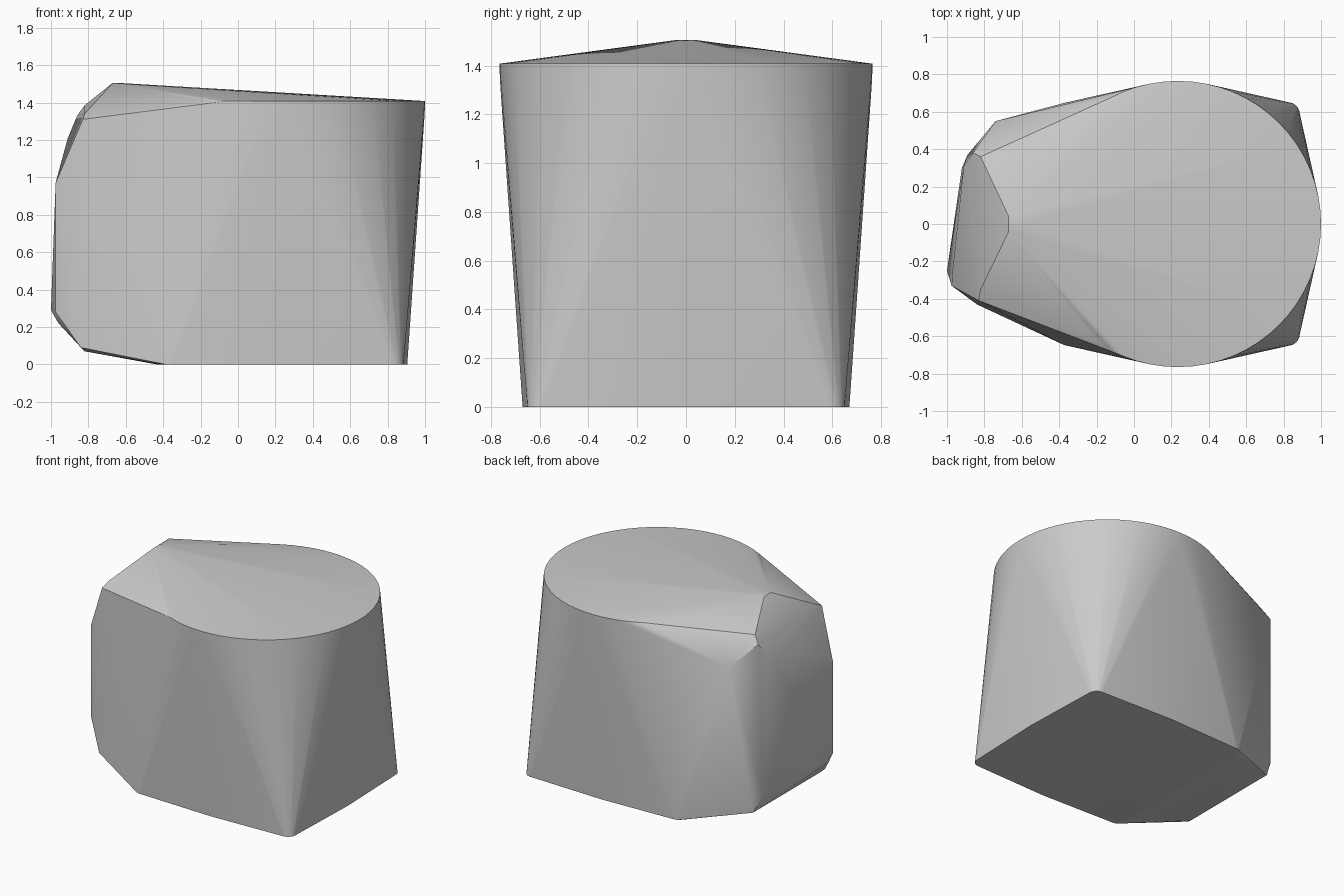
import bpy, bmesh, math
from mathutils import Vector

cube = bpy.data.objects.get("Cube")
if cube:
    bpy.data.objects.remove(cube, do_unlink=True)

CX = 0.235  # axis of the round body


def ring(radius, z, count=64):
    """Points of a horizontal circle around the body axis."""
    return [(CX + radius * math.cos(a), radius * math.sin(a), z)
            for a in (math.tau * i / count for i in range(count))]


def rounded_base(half, fillet, bulge, z=0.0, steps=6):
    """Square foot with rounded corners and slightly bowed sides."""
    pts = []
    for q in range(4):
        turn = math.pi / 2 * q
        mid = turn + math.pi / 4
        c = (half - fillet) * math.sqrt(2)
        for i in range(steps + 1):
            a = turn + math.pi / 2 * i / steps
            pts.append((CX + c * math.cos(mid) + fillet * math.cos(a),
                        c * math.sin(mid) + fillet * math.sin(a), z))
        pts.append((CX + bulge * math.cos(turn), bulge * math.sin(turn), z))
    return pts


# Raised tip, shoulder and side lump
tip = [(-0.67, -0.04, 1.505), (-0.67, 0.04, 1.505), (-0.61, 0, 1.503)]
shoulder = [(-0.83, -0.41, 1.31), (-0.82, -0.35, 1.34), (-0.74, 0.55, 1.19),
            (-0.82, 0.36, 1.385), (-0.86, 0.38, 1.33), (-0.91, 0.31, 1.21)]
side = [(-0.975, -0.33, 0.97), (-0.97, -0.25, 0.99), (-0.92, 0.30, 0.6),
        (-1.0, -0.25, 0.29), (-0.975, -0.33, 0.28), (-0.96, -0.3, 0.22),
        (-0.89, 0.37, 0.21), (-0.83, 0.40, 0.08), (-0.84, -0.43, 0.09),
        (-0.82, -0.38, 0.07)]

points = (ring(0.765, 1.408) + ring(0.763, 1.34)
          + rounded_base(0.65, 0.06, 0.67) + tip + shoulder + side)

# Wrap one tight convex skin around all sections
bm = bmesh.new()
for p in points:
    bm.verts.new(Vector(p))
hull = bmesh.ops.convex_hull(bm, input=bm.verts[:])
unused = {v for v in hull["geom_interior"] + hull["geom_unused"]
          if isinstance(v, bmesh.types.BMVert) and not v.link_faces}
bmesh.ops.delete(bm, geom=list(unused), context="VERTS")
bmesh.ops.dissolve_limit(bm, angle_limit=math.radians(0.5),
                         verts=bm.verts[:], edges=bm.edges[:])
bmesh.ops.recalc_face_normals(bm, faces=bm.faces[:])
mesh = bpy.data.meshes.new("wrapped_body")
bm.to_mesh(mesh)
bm.free()
body = bpy.data.objects.new("wrapped_body", mesh)
bpy.context.collection.objects.link(body)

# Plain grey finish
grey = bpy.data.materials.new("plain_grey")
grey.use_nodes = True
colour = (0.6, 0.6, 0.6, 1)
grey.diffuse_color = colour
grey.node_tree.nodes["Principled BSDF"].inputs["Base Color"].default_value = colour
mesh.materials.append(grey)

bpy.ops.object.select_all(action="DESELECT")
body.select_set(True)
bpy.context.view_layer.objects.active = body
bpy.ops.object.shade_smooth_by_angle(angle=math.radians(30))
